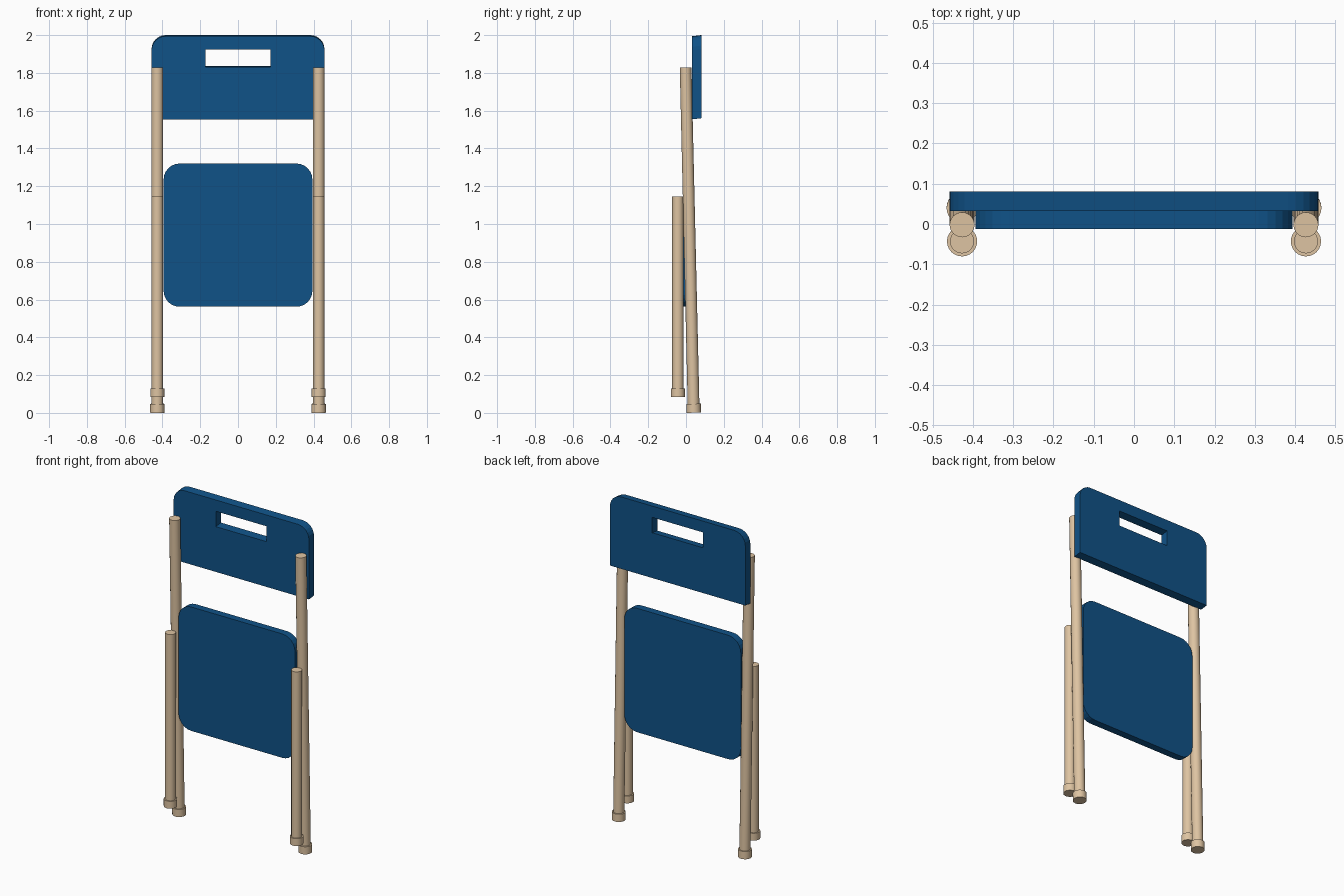
import bpy, bmesh, math
from mathutils import Vector

if "Cube" in bpy.data.objects:
    bpy.data.objects.remove(bpy.data.objects["Cube"])


def material(name, rgb):
    m = bpy.data.materials.new(name)
    m.diffuse_color = (*rgb, 1.0)
    m.use_nodes = True
    m.node_tree.nodes["Principled BSDF"].inputs["Base Color"].default_value = m.diffuse_color
    return m


BLUE = material("blue panel", (0.005, 0.085, 0.245))
BEIGE = material("beige tube", (0.73, 0.55, 0.36))


def rounded_rect(x, z0, z1, r_bottom, r_top, seg=6):
    pts = []
    for sx, z, r, start in ((1, z1, r_top, 0), (-1, z1, r_top, 90),
                            (-1, z0, r_bottom, 180), (1, z0, r_bottom, 270)):
        cx = sx * (x - r)
        cz = z - r if z == z1 else z + r
        if r == 0:
            pts.append((cx, cz))
            continue
        for i in range(seg + 1):
            a = math.radians(start + 90 * i / seg)
            pts.append((cx + r * math.cos(a), cz + r * math.sin(a)))
    return pts


def plate(name, loops, y0, y1, shear=0.0):
    # filled outline (later loops are holes), extruded along y
    cu = bpy.data.curves.new(name + "_outline", 'CURVE')
    cu.dimensions = '2D'
    cu.fill_mode = 'BOTH'
    cu.extrude = (y1 - y0) / 2
    for loop in loops:
        sp = cu.splines.new('POLY')
        sp.points.add(len(loop) - 1)
        for p, (x, z) in zip(sp.points, loop):
            p.co = (x, z, 0, 1)
        sp.use_cyclic_u = True
    tmp = bpy.data.objects.new(name + "_tmp", cu)
    bpy.context.collection.objects.link(tmp)
    dg = bpy.context.evaluated_depsgraph_get()
    me = bpy.data.meshes.new_from_object(tmp.evaluated_get(dg))
    bpy.data.objects.remove(tmp)
    bm = bmesh.new()
    bm.from_mesh(me)
    bmesh.ops.remove_doubles(bm, verts=bm.verts, dist=1e-5)
    for v in bm.verts:
        x, z, d = v.co
        y = (y0 + y1) / 2 + d
        v.co = (x, y, z + shear * (y - y1))
    bmesh.ops.recalc_face_normals(bm, faces=bm.faces)
    bm.to_mesh(me)
    bm.free()
    me.name = name
    me.materials.clear()
    me.materials.append(BLUE)
    for p in me.polygons:
        p.material_index = 0
        p.use_smooth = False
    ob = bpy.data.objects.new(name, me)
    bpy.context.collection.objects.link(ob)
    return ob


def tube(name, a, b, r):
    a, b = Vector(a), Vector(b)
    d = b - a
    bpy.ops.mesh.primitive_cylinder_add(vertices=24, radius=r, depth=d.length,
                                        location=(a + b) / 2,
                                        rotation=d.to_track_quat('Z', 'Y').to_euler())
    ob = bpy.context.object
    ob.name = name
    ob.data.materials.append(BEIGE)
    bpy.ops.object.shade_smooth_by_angle(angle=math.radians(35))


# backrest with handle slot, and folded-up seat
slot = rounded_rect(0.172, 1.837, 1.931, 0, 0)
plate("backrest", [rounded_rect(0.458, 1.56, 2.0, 0, 0.075), slot], 0.032, 0.081, 0.12)
plate("seat", [rounded_rect(0.394, 0.562, 1.32, 0.085, 0.085)], -0.012, 0.033)

# tubular legs with foot caps
for side, s in (("left", -1), ("right", 1)):
    x = 0.427 * s
    top, bottom = Vector((x, -0.002, 1.828)), Vector((x, 0.041, 0.001))
    up = (top - bottom).normalized()
    tube("back_leg_" + side, bottom + up * 0.01, top, 0.031)
    tube("back_foot_" + side, bottom, bottom + up * 0.047, 0.0385)
    tube("front_leg_" + side, (x, -0.043, 0.09), (x, -0.043, 1.145), 0.030)
    tube("front_foot_" + side, (x, -0.043, 0.083), (x, -0.043, 0.128), 0.0375)
